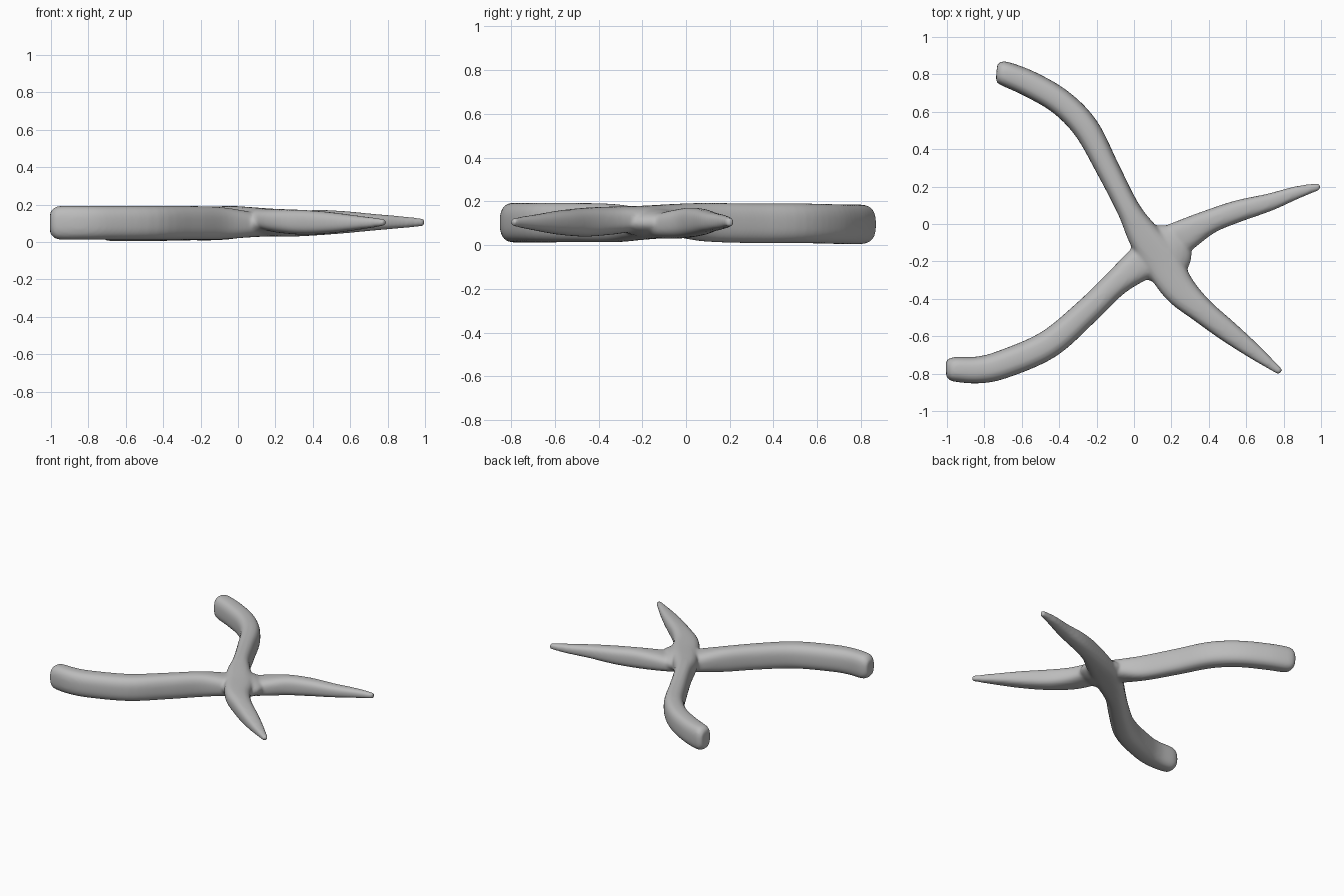
import bpy, bmesh, math
from mathutils import Vector

if "Cube" in bpy.data.objects:
    bpy.data.objects.remove(bpy.data.objects["Cube"])

SIDES = 28

# Each station: x, y, centre z, half width, half height
LEVER_A = [  # upper handle, over the pivot, to the lower jaw
    (-.735, .812, .095, .040, .055), (-.72, .81, .095, .058, .078), (-.68, .80, .095, .066, .090),
    (-.55, .745, .095, .070, .091), (-.39, .65, .097, .070, .091),
    (-.255, .51, .10, .070, .091), (-.14, .295, .10, .063, .091),
    (-.03, .08, .105, .062, .088), (.05, -.06, .115, .085, .073),
    (.15, -.20, .122, .10, .058), (.24, -.345, .112, .088, .064),
    (.36, -.46, .105, .068, .066), (.50, -.572, .103, .058, .056),
    (.64, -.68, .103, .042, .038), (.785, -.793, .105, .017, .018)]
LEVER_B = [  # lower handle, under the pivot, to the upper jaw
    (-1.005, -.775, .103, .042, .055), (-.985, -.775, .103, .058, .078), (-.95, -.777, .103, .067, .090),
    (-.83, -.780, .103, .072, .091), (-.70, -.750, .103, .076, .091),
    (-.46, -.645, .103, .076, .091), (-.26, -.475, .103, .070, .090),
    (-.10, -.32, .10, .070, .087), (.03, -.215, .095, .090, .072),
    (.16, -.125, .085, .10, .055), (.28, -.055, .093, .085, .064),
    (.41, .015, .103, .064, .068), (.56, .07, .106, .058, .060),
    (.72, .115, .106, .047, .045), (.87, .168, .106, .034, .032),
    (.995, .202, .105, .018, .020)]


def spline(points, steps=5):
    """Catmull-Rom interpolation of all station values."""
    p = [Vector(q) for q in points]
    p = [p[0]] + p + [p[-1]]
    out = []
    for i in range(1, len(p) - 2):
        a, b, c, d = p[i - 1:i + 3]
        for s in range(steps):
            t = s / steps
            out.append(.5 * (2 * b + (c - a) * t + (2 * a - 5 * b + 4 * c - d) * t * t
                             + (3 * b - a - 3 * c + d) * t ** 3))
    return out + [p[-1]]


def sweep(bm, points):
    """Sweep a rounded-square section along the stations."""
    path = spline(points)
    rings = []
    for i, q in enumerate(path):
        nxt, prv = path[min(i + 1, len(path) - 1)], path[max(i - 1, 0)]
        side = Vector((prv[1] - nxt[1], nxt[0] - prv[0], 0)).normalized()
        ring = []
        for k in range(SIDES):
            a = 2 * math.pi * k / SIDES
            c, s = math.cos(a), math.sin(a)
            u = math.copysign(abs(c) ** .75, c) * q[3]
            w = math.copysign(abs(s) ** .75, s) * q[4]
            ring.append(bm.verts.new(Vector((q[0], q[1], q[2] + w)) + side * u))
        rings.append(ring)
    for r0, r1 in zip(rings, rings[1:]):
        for k in range(SIDES):
            m = (k + 1) % SIDES
            bm.faces.new((r0[k], r0[m], r1[m], r1[k]))
    bm.faces.new(rings[0][::-1])
    bm.faces.new(rings[-1])


bm = bmesh.new()
sweep(bm, LEVER_A)
sweep(bm, LEVER_B)

# Pivot hub filling the crossing
hub = bmesh.ops.create_uvsphere(bm, u_segments=32, v_segments=16, radius=1)["verts"]
for v in hub:
    v.co = Vector((.145 + .165 * v.co.x, -.16 + .155 * v.co.y, .103 + .068 * v.co.z))
bmesh.ops.recalc_face_normals(bm, faces=bm.faces)

mesh = bpy.data.meshes.new("pliers")
bm.to_mesh(mesh)
bm.free()
steel = bpy.data.materials.new("grey steel")
steel.diffuse_color = (.5, .5, .5, 1)
steel.use_nodes = True
steel.node_tree.nodes["Principled BSDF"].inputs["Base Color"].default_value = steel.diffuse_color
mesh.materials.append(steel)
pliers = bpy.data.objects.new("pliers", mesh)
bpy.context.collection.objects.link(pliers)

# Fuse the levers and hub into one softly blended casting
fuse = pliers.modifiers.new("fuse", 'REMESH')
fuse.mode = 'VOXEL'
fuse.voxel_size = .01
fuse.use_smooth_shade = True
soften = pliers.modifiers.new("soften", 'SMOOTH')
soften.factor = .5
soften.iterations = 8
